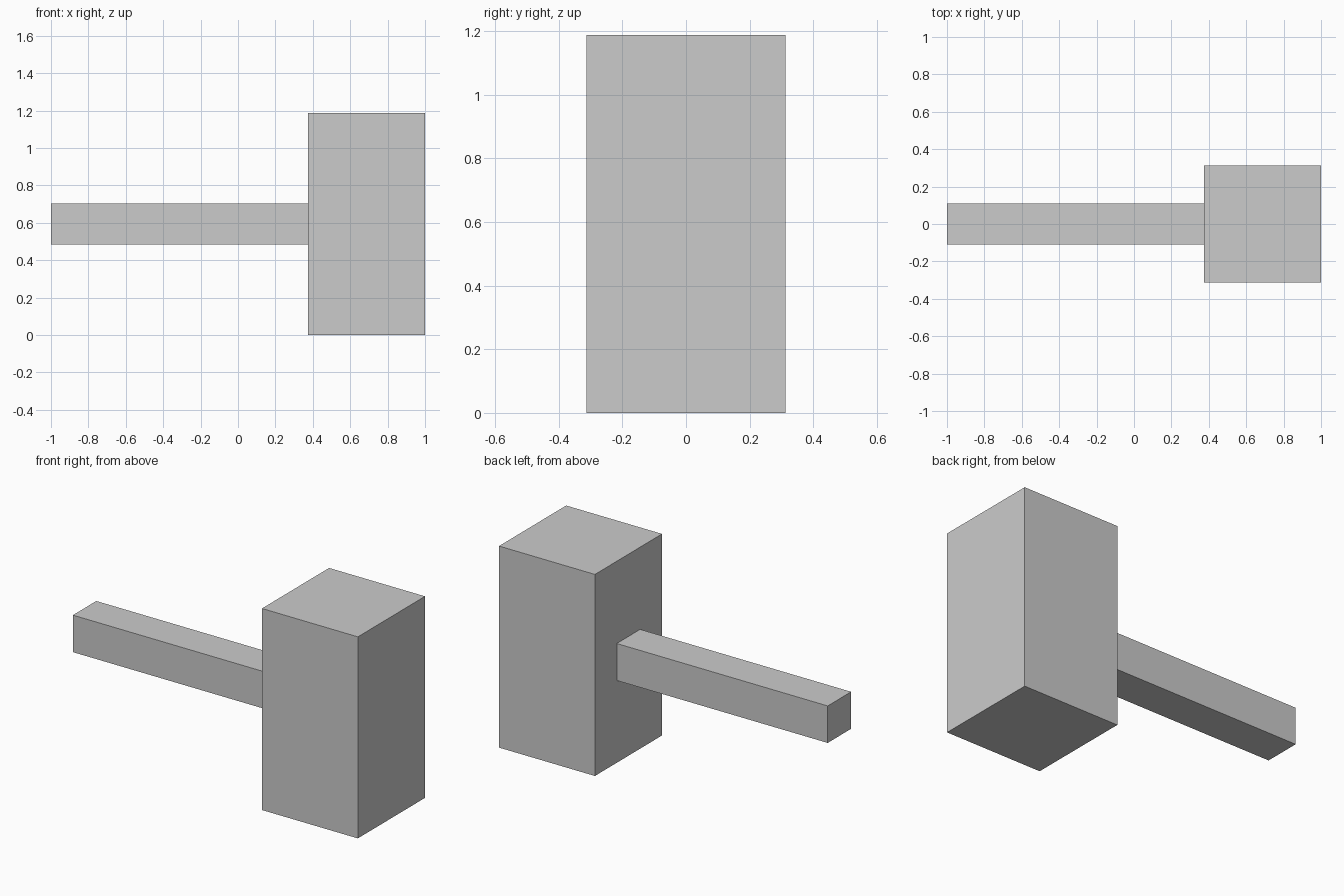
import bpy

if "Cube" in bpy.data.objects:
    bpy.data.objects.remove(bpy.data.objects["Cube"])


def box(name, lo, hi):
    """Axis-aligned box between two opposite corners."""
    centre = [(a + b) / 2 for a, b in zip(lo, hi)]
    bpy.ops.mesh.primitive_cube_add(size=1, location=centre)
    ob = bpy.context.object
    ob.name = name
    ob.scale = [b - a for a, b in zip(lo, hi)]
    bpy.ops.object.transform_apply(location=False, rotation=False, scale=True)
    return ob


HEAD_HALF = 0.3125
HEAD_HEIGHT = 1.1875
HANDLE_HALF = 0.109
HEAD_START = 1 - 2 * HEAD_HALF
MID = HEAD_HEIGHT / 2

# Upright block forming the mallet head
box("mallet_head", (HEAD_START, -HEAD_HALF, 0), (1, HEAD_HALF, HEAD_HEIGHT))

# Square handle meeting the middle of the head's left face
box("handle", (-1, -HANDLE_HALF, MID - HANDLE_HALF),
    (HEAD_START, HANDLE_HALF, MID + HANDLE_HALF))
